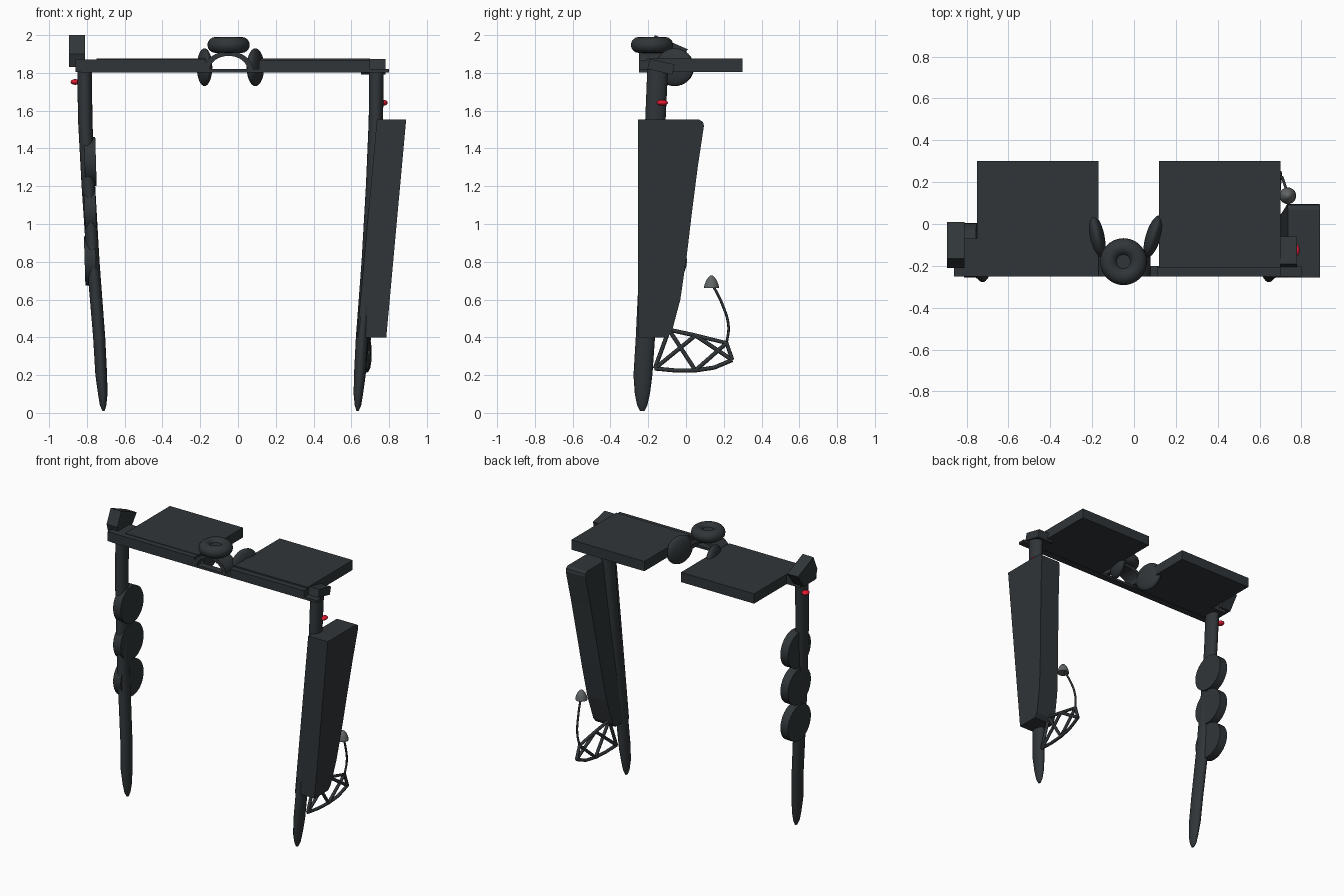
import bpy, bmesh, math
from mathutils import Vector

if "Cube" in bpy.data.objects:
    bpy.data.objects.remove(bpy.data.objects["Cube"])


def material(name, c):
    m = bpy.data.materials.new(name)
    m.diffuse_color = (*c, 1)
    m.use_nodes = True
    m.node_tree.nodes["Principled BSDF"].inputs["Base Color"].default_value = m.diffuse_color
    return m


DARK = material("dark", (0.030, 0.036, 0.040))
RED = material("red", (0.75, 0.01, 0.03))
GREY = material("grey", (0.12, 0.13, 0.13))


def finish(o, name, mat=DARK, smooth=False):
    o.name = name
    o.data.materials.append(mat)
    if smooth:
        bpy.ops.object.select_all(action='DESELECT')
        o.select_set(True)
        bpy.context.view_layer.objects.active = o
        bpy.ops.object.shade_smooth_by_angle(angle=math.radians(40))
    return o


def box(name, x, y, z, rot=(0, 0, 0)):
    mid = [(a + b) / 2 for a, b in (x, y, z)]
    bpy.ops.mesh.primitive_cube_add(size=1, location=mid, rotation=rot)
    o = bpy.context.object
    o.scale = (x[1] - x[0], y[1] - y[0], z[1] - z[0])
    return finish(o, name)


def loft(name, rings, smooth=True):
    """Skin a list of equal-length point rings and cap both ends."""
    bm = bmesh.new()
    vs = [[bm.verts.new(p) for p in r] for r in rings]
    n = len(vs[0])
    for a, b in zip(vs, vs[1:]):
        for i in range(n):
            j = (i + 1) % n
            bm.faces.new((a[i], a[j], b[j], b[i]))
    bm.faces.new(vs[0])
    bm.faces.new(vs[-1])
    bmesh.ops.recalc_face_normals(bm, faces=bm.faces)
    me = bpy.data.meshes.new(name)
    bm.to_mesh(me)
    bm.free()
    o = bpy.data.objects.new(name, me)
    bpy.context.collection.objects.link(o)
    return finish(o, name, DARK, smooth)


def tube(name, pts, r, kind='POLY'):
    cu = bpy.data.curves.new(name, 'CURVE')
    cu.dimensions = '3D'
    cu.bevel_depth = r
    cu.bevel_resolution = 2
    cu.use_fill_caps = True
    if kind == 'POLY':
        s = cu.splines.new('POLY')
        s.points.add(len(pts) - 1)
        for p, q in zip(s.points, pts):
            p.co = (*q, 1)
    else:
        s = cu.splines.new('BEZIER')
        s.bezier_points.add(len(pts) - 1)
        for p, q in zip(s.bezier_points, pts):
            p.co = q
            p.handle_left_type = p.handle_right_type = 'AUTO'
    o = bpy.data.objects.new(name, cu)
    bpy.context.collection.objects.link(o)
    return finish(o, name)


def ball(name, loc, scale, rot=(0, 0, 0), mat=DARK):
    bpy.ops.mesh.primitive_uv_sphere_add(segments=32, ring_count=16, radius=1,
                                         location=loc, rotation=rot)
    o = bpy.context.object
    o.scale = scale
    return finish(o, name, mat, True)


# Posts: z, centre offset from the tip, centre y, half widths
POST = [(0.01, 0.0, -0.232, 0.006, 0.012), (0.04, 0.002, -0.232, 0.017, 0.027),
        (0.10, 0.004, -0.231, 0.025, 0.040), (0.20, 0.012, -0.228, 0.031, 0.050),
        (0.40, 0.023, -0.215, 0.032, 0.051), (0.80, 0.055, -0.195, 0.034, 0.052),
        (1.20, 0.080, -0.178, 0.036, 0.053), (1.55, 0.097, -0.162, 0.038, 0.054),
        (1.82, 0.100, -0.150, 0.039, 0.055)]
for side, tip in ((-1, -0.712), (1, 0.633)):
    rings = []
    for z, dx, y, rx, ry in POST:
        rings.append([(tip + side * dx + rx * math.cos(t), y + ry * math.sin(t), z)
                      for t in (math.tau * k / 24 for k in range(24))])
    loft("left_post" if side < 0 else "right_post", rings)

# Crossbar rails, ledge and shelf panels
box("ledge", (-0.83, 0.80), (-0.25, -0.20), (1.803, 1.82))
box("left_rail", (-0.86, -0.17), (-0.25, -0.205), (1.82, 1.872))
box("right_rail", (0.11, 0.70), (-0.25, -0.205), (1.82, 1.865))
box("left_panel", (-0.75, -0.17), (-0.21, 0.30), (1.805, 1.875))
box("right_panel", (0.12, 0.70), (-0.21, 0.30), (1.805, 1.875))
box("left_cap", (-0.86, -0.74), (-0.25, -0.07), (1.805, 1.87))
box("right_cap", (0.65, 0.78), (-0.20, -0.065), (1.805, 1.86), (-0.22, 0, 0))

# Angled block above the left post
block = [(-0.165, 2.0), (0.01, 1.925), (-0.06, 1.83), (-0.19, 1.83), (-0.21, 1.90)]
loft("corner_block", [[(x, y, z) for y, z in block] for x in (-0.895, -0.81)], False)

# Central arch, ring and side lobes
CX, CY = -0.05, -0.18
arch = []
for k in range(17):
    t = math.pi * k / 16
    c, s = math.cos(t), math.sin(t)
    arch.append([(CX + rx * c, y, 1.815 + rz * s)
                 for rx, rz, y in ((0.13, 0.10, -0.25), (0.13, 0.10, -0.125),
                                   (0.10, 0.075, -0.125), (0.10, 0.075, -0.25))])
loft("centre_arch", arch)
bpy.ops.mesh.primitive_torus_add(location=(CX, CY, 1.948), major_radius=0.07,
                                 minor_radius=0.042, major_segments=40, minor_segments=16)
finish(bpy.context.object, "centre_ring", DARK, True)
bpy.ops.mesh.primitive_cylinder_add(vertices=32, radius=0.065, depth=0.06,
                                    location=(CX, CY, 1.938))
finish(bpy.context.object, "ring_core", DARK, True)
ball("left_lobe", (-0.177, -0.06, 1.83), (0.036, 0.105, 0.10), (0, 0, 0.2))
ball("right_lobe", (0.092, -0.06, 1.83), (0.036, 0.105, 0.10), (0, 0, -0.3))

# Three discs on the left post
for i in range(3):
    bpy.ops.mesh.primitive_cylinder_add(vertices=32, radius=0.13, depth=0.06,
                                        location=(-0.782, -0.125, 1.33 - 0.262 * i),
                                        rotation=(0, math.pi / 2 - 0.03, 0))
    finish(bpy.context.object, f"disc_{i + 1}", DARK, True)

# Long leaning case on the right post: z, back edge y
case = []
for z, yb in ((0.40, -0.10), (0.43, -0.075), (0.60, -0.03), (0.84, 0.005), (1.05, 0.03),
              (1.30, 0.062), (1.52, 0.095), (1.54, 0.09), (1.552, 0.07)):
    x0 = 0.63 + 0.105 * (z - 0.40) / 1.15
    case.append([(x0, -0.255, z), (x0 + 0.155, -0.255, z),
                 (x0 + 0.155, yb, z), (x0, yb, z)])
loft("side_case", case, False)

# Red buttons
ball("left_button", (-0.862, -0.125, 1.752), (0.024, 0.03, 0.015), mat=RED)
ball("right_button", (0.770, -0.125, 1.642), (0.022, 0.03, 0.015), mat=RED)

# Lattice bracket behind the right post
def lat(y, z):
    return Vector((0.668 + 0.07 * (y + 0.16), y, z))


B = [lat(-0.165, 0.235), lat(0.05, 0.225), lat(0.245, 0.28)]
T = [lat(-0.09, 0.44), lat(0.05, 0.41), lat(0.215, 0.37)]
tube("lattice_bottom", [B[0], lat(-0.06, 0.225), B[1], lat(0.15, 0.24), B[2]], 0.011)
tube("lattice_top", T + [B[2]], 0.011)
for i, (a, b) in enumerate(((B[0], T[0]), (B[0], T[1]), (T[0], B[1]),
                            (T[1], B[2]), (B[1], T[2]))):
    tube(f"lattice_brace_{i + 1}", [a, b], 0.011)

# Curved stem with a small shade
tube("lamp_stem", [T[2], (0.705, 0.225, 0.46), (0.72, 0.19, 0.58), (0.735, 0.14, 0.68)],
     0.007, 'BEZIER')
shade = [(0.66, 0.040), (0.68, 0.037), (0.705, 0.026), (0.722, 0.013), (0.728, 0.004)]
o = loft("lamp_shade", [[(0.735 + r * math.cos(math.tau * k / 20),
                          0.135 + r * math.sin(math.tau * k / 20), z) for k in range(20)]
                        for z, r in shade])
o.data.materials[0] = GREY
